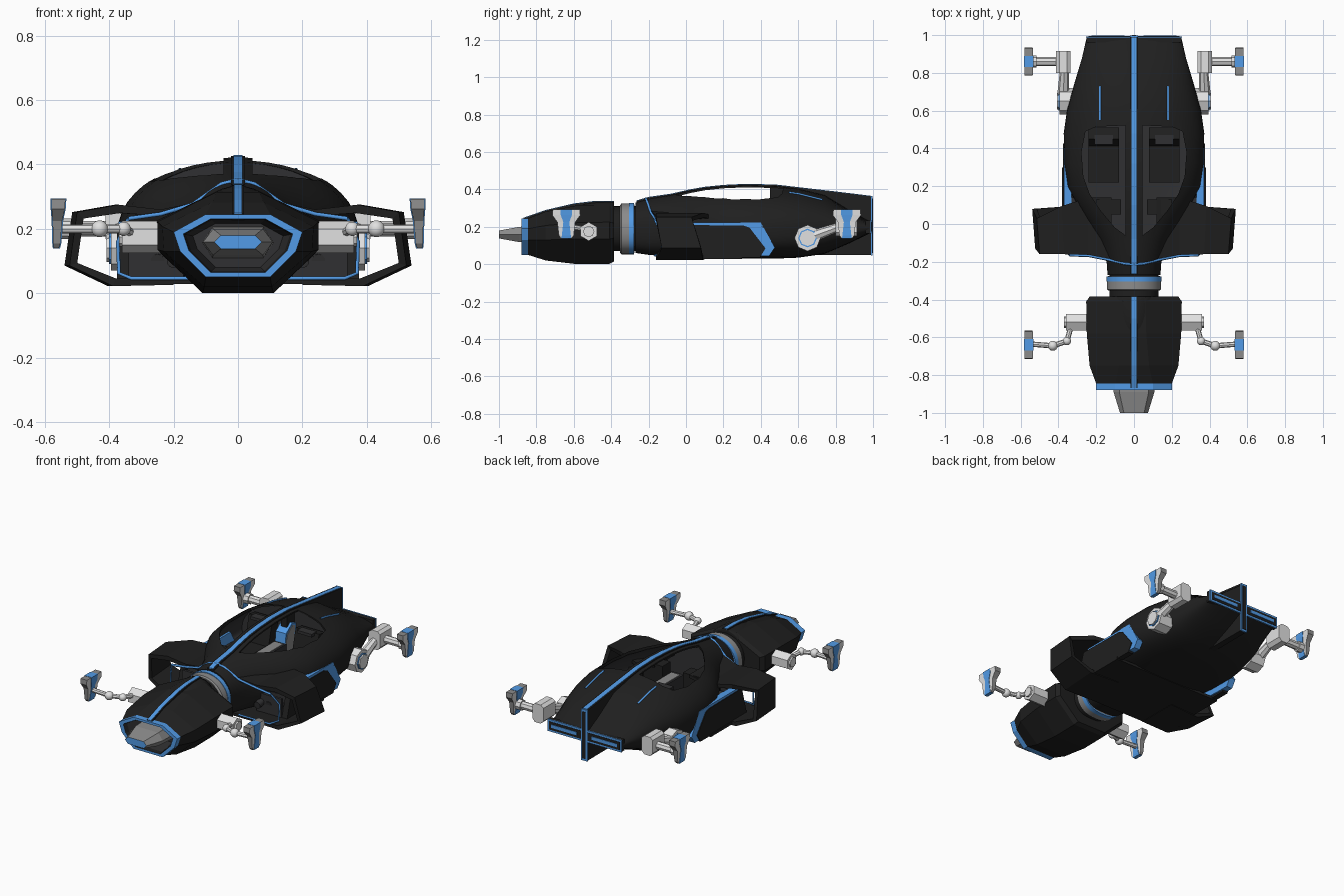
import bpy, bmesh, math
from mathutils import Vector

if "Cube" in bpy.data.objects:
    bpy.data.objects.remove(bpy.data.objects["Cube"])

def material(name, r, g, b):
    m = bpy.data.materials.new(name)
    m.diffuse_color = (r, g, b, 1)
    m.use_nodes = True
    m.node_tree.nodes["Principled BSDF"].inputs["Base Color"].default_value = m.diffuse_color
    return m

BLACK = material("black shell", .014, .014, .014)
DARK = material("dark interior", .03, .03, .032)
GREY = material("mid grey metal", .26, .26, .26)
LIGHT = material("light grey metal", .75, .75, .75)
BLUE = material("blue trim", .085, .33, .80)

def finish(name, bm, mats, angle=30, mirror=False):
    bmesh.ops.recalc_face_normals(bm, faces=bm.faces)
    for f in bm.faces:
        f.smooth = angle > 0
    me = bpy.data.meshes.new(name)
    bm.to_mesh(me)
    bm.free()
    me.set_sharp_from_angle(angle=math.radians(angle))
    for m in mats:
        me.materials.append(m)
    o = bpy.data.objects.new(name, me)
    bpy.context.collection.objects.link(o)
    if mirror:
        o.modifiers.new("Mirror", 'MIRROR')
    return o

def loft(name, rings, mats, rule=None, **kw):
    """Skin closed rings; rule(ring number) gives the material slot, caps use -1 and -2."""
    bm = bmesh.new()
    vs = [[bm.verts.new(p) for p in r] for r in rings]
    n = len(rings[0])
    def face(v, k):
        f = bm.faces.new(v)
        f.material_index = rule(k) if rule else 0
    for i in range(len(vs) - 1):
        for j in range(n):
            face((vs[i][j], vs[i][(j + 1) % n], vs[i + 1][(j + 1) % n], vs[i + 1][j]), i)
    face(vs[0], -1)
    face(vs[-1], -2)
    return finish(name, bm, mats, **kw)

def prism(name, pts, axis, a, b, mat, mirror=False):
    put = {'x': lambda p, t: (t, p[0], p[1]), 'y': lambda p, t: (p[0], t, p[1]),
           'z': lambda p, t: (p[0], p[1], t)}[axis]
    return loft(name, [[put(p, t) for p in pts] for t in (a, b)], [mat], angle=0, mirror=mirror)

def box(name, x, y, z, mat, mirror=False):
    return prism(name, [(x[0], y[0]), (x[1], y[0]), (x[1], y[1]), (x[0], y[1])], 'z', z[0], z[1], mat, mirror)

def rod(name, p, q, r, mat, sides=10, r2=None):
    p, q = Vector(p), Vector(q)
    m = (q - p).to_track_quat('Z', 'Y').to_matrix().to_4x4()
    m.translation = (p + q) / 2
    bm = bmesh.new()
    bmesh.ops.create_cone(bm, cap_ends=True, segments=sides, radius1=r, radius2=r2 or r,
                          depth=(q - p).length, matrix=m)
    return finish(name, bm, [mat], 40, True)

def ball(name, c, r, mat, scale=(1, 1, 1), mirror=False):
    bm = bmesh.new()
    bmesh.ops.create_uvsphere(bm, u_segments=24, v_segments=12, radius=r)
    for v in bm.verts:
        v.co = Vector(c) + Vector([a * b for a, b in zip(v.co, scale)])
    return finish(name, bm, [mat], 40, mirror)

def trim(name, pts, r=.006):
    cu = bpy.data.curves.new(name, 'CURVE')
    cu.dimensions, cu.bevel_depth, cu.bevel_resolution = '3D', r, 1
    s = cu.splines.new('POLY')
    s.points.add(len(pts) - 1)
    for sp, p in zip(s.points, pts):
        sp.co = (*p, 1)
    cu.materials.append(BLUE)
    o = bpy.data.objects.new(name, cu)
    bpy.context.collection.objects.link(o)
    o.modifiers.new("Mirror", 'MIRROR')

def strip(name, path, half, low, high, mat):
    """Ribbon on the centre plane following a y-z path."""
    pts = [(y, z + high) for y, z in path] + [(y, z + low) for y, z in reversed(path)]
    prism(name, pts, 'x', -half, half, mat)

def ring(y, w, top, mid, bot, n=48, low=3.2):
    out = []
    for i in range(n):
        c, s = math.cos(2 * math.pi * i / n), math.sin(2 * math.pi * i / n)
        e = 2 / (2 if s >= 0 else low)
        h = top - mid if s >= 0 else mid - bot
        out.append((w * math.copysign(abs(c) ** e, c), y, mid + h * math.copysign(abs(s) ** e, s)))
    return out

# main hull: y, half width, top, widest height, bottom
HULL = [(-.27, .14, .33, .2, .06), (-.2, .145, .35, .2, .05), (-.08, .19, .37, .21, .04),
        (.02, .25, .393, .21, .035), (.1, .30, .407, .21, .03), (.2, .352, .417, .2, .03),
        (.32, .37, .422, .2, .03), (.48, .372, .418, .2, .03), (.6, .355, .403, .2, .035),
        (.74, .317, .37, .2, .055), (.88, .275, .285, .2, .115), (.99, .25, .228, .2, .168)]
hull = loft("hull", [ring(*s) for s in HULL], [BLACK, DARK])

# cockpit hollow and the two open windows
hollow = loft("hollow_cutter", [ring(y, w - .025, t - .009, m, .12) for y, w, t, m, b in
              [(-.06, .195, .373, .21, 0)] + HULL[3:8] + [(.525, .365, .414, .2, 0)]],
              [BLACK, DARK], lambda k: 1)
WINDOW = [(.045, -.06), (.10, -.02), (.18, .075), (.235, .16), (.268, .25), (.278, .38), (.257, .49), (.2, .515), (.045, .522)]
windows = [prism("window_cutter", [(s * x, y) for x, y in WINDOW], 'z', .30, .6, BLACK) for s in (1, -1)]
for c in [hollow] + windows:
    b = hull.modifiers.new("Cut", 'BOOLEAN')
    b.operation, b.solver, b.object = 'DIFFERENCE', 'EXACT', c
    c.hide_render = True
bpy.context.view_layer.update()
cut = bpy.data.meshes.new_from_object(hull.evaluated_get(bpy.context.evaluated_depsgraph_get()))
hull.modifiers.clear()
hull.data = cut
for c in [hollow] + windows:
    bpy.data.objects.remove(c)

# cockpit furniture
box("centre_console", (-.04, .04), (.08, .42), (.1, .24), DARK)
box("console_screen", (-.03, .03), (.1, .4), (.235, .245), GREY)
prism("console_back_rim", [(.40, .14), (.50, .14), (.52, .33), (.48, .345), (.42, .30)], 'x', -.035, .035, BLUE)
prism("console_back", [(.39, .15), (.488, .15), (.505, .322), (.48, .332), (.43, .29)], 'x', -.038, .038, GREY)
prism("seat_back", [(.40, .14), (.47, .14), (.51, .33), (.45, .34)], 'x', .08, .24, BLACK, True)
box("seat_cushion", (.08, .24), (.22, .42), (.12, .19), BLACK, True)
box("headrest", (.11, .21), (.42, .47), (.325, .343), DARK, True)
box("dashboard", (.07, .2), (.05, .13), (.12, .28), BLACK, True)

# tail fin, spine and rear light bars
SPINE = [(-.265, .338), (-.2, .357), (-.08, .374), (.02, .397), (.1, .411), (.2, .421), (.32, .427), (.48, .423), (.8, .386), (.988, .363)]
prism("tail_fin", [(.45, .42), (.8, .383), (.99, .362), (.99, .05), (.75, .05), (.45, .05)], 'x', -.02, .02, BLACK)
strip("spine_crest", SPINE, .022, -.012, 0, BLACK)
strip("spine_stripe", SPINE, .014, -.004, .003, BLUE)
box("rear_bar", (-.252, .252), (.96, .989), (.165, .235), BLACK)
box("rear_bar_rim", (-.254, .254), (.987, .993), (.163, .237), BLUE)
box("rear_bar_panel", (-.242, .242), (.985, .995), (.175, .225), BLACK)
box("rear_light", (.05, .225), (.98, .998), (.19, .21), BLUE, True)
box("fin_rear_rim", (-.022, .022), (.99, .997), (.047, .364), BLUE)
box("fin_rear_panel", (-.011, .011), (.985, 1), (.06, .35), BLACK)

# slim stripes on the rear deck
def deck(x, y):
    for a, b in zip(HULL, HULL[1:]):
        if a[0] <= y <= b[0]:
            w, t, m = [a[k] + (b[k] - a[k]) * (y - a[0]) / (b[0] - a[0]) for k in (1, 2, 3)]
            return m + (t - m) * math.sqrt(1 - (x / w) ** 2)
trim("deck_stripe", [(.18, y, deck(.18, y) + .002) for y in (.55, .6, .66, .73)], .006)

# side ducts with blue exhaust edge, floor and front trim
prism("duct_exhaust", [(.02, .222), (.40, .222), (.475, .09), (.445, .045), (.36, .045), (.02, .06)], 'x', .33, .371, BLUE, True)
prism("duct_wall", [(-.01, .21), (.31, .206), (.34, .195), (.425, .085), (.395, .035), (-.06, .035)], 'x', .34, .376, BLACK, True)
prism("duct_floor", [(-.38, -.1), (-.34, -.16), (.34, -.16), (.38, -.1), (.38, .3), (-.38, .3)], 'z', .028, .045, BLACK)
trim("duct_floor_trim", [(.12, -.165, .046), (.33, -.165, .046), (.37, -.13, .062), (.373, -.125, .16), (.34, -.165, .232)])
trim("cowl_trim", [(0, -.215, .352), (.05, -.21, .340), (.09, -.20, .312), (.14, -.188, .276), (.24, -.168, .246), (.34, -.165, .232)], .007)
box("duct_back", (.2, .36), (.1, .14), (.04, .22), DARK, True)
for i in range(3):
    rod("duct_pipe", (.2 + .05 * i, -.1 + .04 * i, .1), (.2 + .05 * i, .12, .13), .022, DARK)
    box("duct_rib", (.17, .34), (-.06 + .05 * i, -.045 + .05 * i), (.045, .16), DARK, True)

# looped side wings: x, z, front y, rear y, front x factor
LOOP = [(.12, .275, -.185, .14, 1), (.24, .25, -.163, .14, 1), (.38, .262, -.16, .095, .97), (.505, .242, -.16, .03, .97),
        (.527, .09, -.13, .08, .97), (.40, .034, -.16, .09, .96), (.2, .036, -.16, .1, 1)]
rings = []
for k, (x, z, y0, y1, f) in enumerate(LOOP):
    t = [(0, .01), (0, .01), (.003, .013), (.010, .010), (.012, -.004), (.004, -.012), (0, -.01)][k]
    rings.append([(x * f + t[0], y0, z + t[1]), (x + t[0], y1, z + t[1]),
                  (x - t[0], y1, z - t[1]), (x * f - t[0], y0, z - t[1])])
loft("wing_loop", rings, [BLACK], angle=0, mirror=True)

# neck joint
loft("neck", [ring(y, .13, .31, .19, .07, low=2.5) for y in (-.42, -.25)], [BLACK])
loft("neck_collar", [ring(y, w, .19 + w * .93, .19, .19 - w * .95, low=2.5) for y, w in
     ((-.352, .135), (-.346, .144), (-.28, .144), (-.275, .135))], [GREY])
loft("neck_blue_band", [ring(y, .146, .328, .19, .052, low=2.5) for y in (-.305, -.277)], [BLUE])

# front pod with open mouth
def pod_ring(y, tx, zt, w, s1, w2, s2, bx, zb, k=1):
    half = [(tx, zt), (w, s1), (w2, s2), (bx, zb)]
    pts = [(0, zt)] + half + [(0, zb)] + [(-x, z) for x, z in reversed(half)]
    return [(x * k, y, .15 + (z - .15) * k) for x, z in pts]
MOUTH = (.10, .245, .20, .19, .18, .13, .10, .05)
loft("front_pod", [pod_ring(-.385, .06, .305, .235, .22, .235, .14, .10, .015),
                   pod_ring(-.41, .06, .32, .253, .225, .253, .135, .11, .002),
                   pod_ring(-.58, .065, .315, .25, .222, .25, .135, .11, 0),
                   pod_ring(-.75, .08, .282, .235, .207, .23, .13, .105, .02),
                   pod_ring(-.845, *MOUTH), pod_ring(-.88, *MOUTH),
                   pod_ring(-.88, *MOUTH, .85), pod_ring(-.855, *MOUTH, .81), pod_ring(-.74, *MOUTH, .7)],
     [BLACK, BLUE, DARK], lambda k: 1 if k in (4, 5) else 2 if k in (7, -2) else 0, angle=0)
hood = ball("pod_hood", (0, -.42, .268), .1, BLACK, (1, 2.2, .65))
for v in hood.data.vertices:
    v.co.y = min(v.co.y, -.385)
POD_TOP = [(-.868, .246), (-.75, .287), (-.6, .322), (-.5, .334), (-.385, .336)]
strip("pod_crest", POD_TOP, .018, -.02, 0, BLACK)
strip("pod_stripe", POD_TOP, .012, -.004, .003, BLUE)

# nose blade with blue tip
def nose_ring(y, w, z0, z1):
    m, b = (z0 + z1) / 2, w * .72
    return [(-b, y, z0), (b, y, z0), (w, y, m), (b, y, z1), (-b, y, z1), (-w, y, m)]
loft("nose_blade", [nose_ring(-.75, .11, .11, .205), nose_ring(-.89, .108, .118, .2), nose_ring(-1, .074, .138, .18)],
     [GREY, BLUE], lambda k: 1 if k == -2 else 0, angle=0)

# stabiliser pads: height, half length, inner x, outer x, half stripe
PAD = [(.14, .03, .556, .572, .026), (.155, .04, .552, .574, .024), (.225, .048, .546, .576, .016),
       (.262, .075, .538, .579, .03), (.292, .072, .536, .58, .03)]
def pad(where, y):
    def rect(z, h, a, b):
        return [(a, y - h, z), (b, y - h, z), (b, y + h, z), (a, y + h, z)]
    p = loft(where + "_pad", [rect(z, h, a, b) for z, h, a, b, s in PAD], [LIGHT, GREY], angle=0, mirror=True)
    for f in p.data.polygons:
        f.material_index = 0 if abs(f.normal.x) > .7 else 1
    loft(where + "_pad_stripe", [rect(z + (z - .21) * .02, s, a - .003, b + .003) for z, h, a, b, s in PAD],
         [BLUE], angle=0, mirror=True)

pad("front", -.64)
pad("rear", .86)

# front stabiliser arms
rod("front_arm_housing", (.22, -.52, .175), (.36, -.52, .175), .05, LIGHT, 6)
rod("front_arm_hub", (.36, -.52, .175), (.37, -.52, .175), .03, LIGHT, 8)
path = [(.335, -.55, .19), (.355, -.62, .2), (.43, -.645, .2), (.555, -.635, .2)]
for a, b in zip(path, path[1:]):
    rod("front_arm_link", a, b, .014, LIGHT, 8)
for p, r in zip(path[1:3], (.022, .026)):
    ball("front_arm_knuckle", p, r, LIGHT, mirror=True)

# rear stabiliser arms
rod("rear_arm_joint", (.3, .65, .14), (.395, .65, .14), .07, LIGHT, 8)
rod("rear_joint_rim", (.395, .65, .14), (.400, .65, .14), .05, BLUE, 8)
rod("rear_joint_cap", (.395, .65, .14), (.408, .65, .14), .043, LIGHT, 8)
rod("rear_arm_link", (.375, .68, .15), (.368, .83, .205), .032, LIGHT, 8, .022)
prism("rear_arm_block", [(.335, .17), (.355, .15), (.395, .15), (.412, .17), (.412, .25), (.395, .265), (.355, .265), (.335, .25)],
      'y', .8, .915, LIGHT, True)
rod("rear_arm_bar", (.41, .86, .2), (.555, .86, .2), .024, LIGHT, 8)
rod("rear_arm_collar", (.515, .86, .2), (.55, .86, .2), .032, LIGHT, 8)
